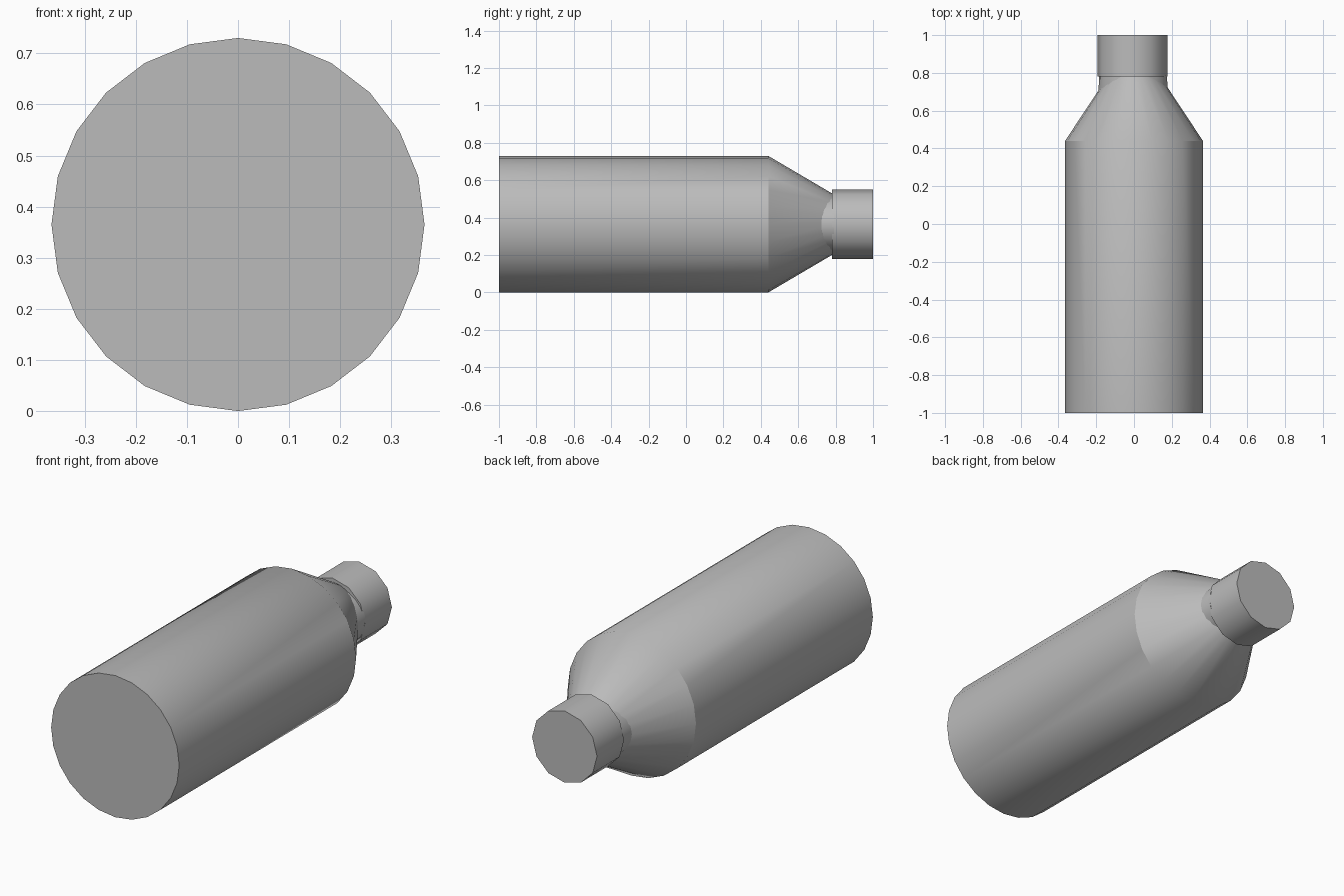
import bpy
import bmesh
import math

cube = bpy.data.objects.get("Cube")
if cube:
    bpy.data.objects.remove(cube)

AXIS_Z = 0.365

grey = bpy.data.materials.new("plain grey")
grey.use_nodes = True
colour = (0.5, 0.5, 0.5, 1)
grey.diffuse_color = colour
grey.node_tree.nodes["Principled BSDF"].inputs["Base Color"].default_value = colour


def loft(name, rings, sides, centre_x=0.0):
    """Closed tube along y; each ring is (y, half width, half height)."""
    bm = bmesh.new()
    loops = []
    for y, half_w, half_h in rings:
        angles = [2 * math.pi * i / sides for i in range(sides)]
        loops.append([bm.verts.new((centre_x + half_w * math.cos(a), y,
                                    AXIS_Z + half_h * math.sin(a))) for a in angles])
    for a, b in zip(loops, loops[1:]):
        for i in range(sides):
            j = (i + 1) % sides
            bm.faces.new((a[i], a[j], b[j], b[i]))
    bm.faces.new(loops[0])
    bm.faces.new(loops[-1])
    bmesh.ops.recalc_face_normals(bm, faces=bm.faces)
    mesh = bpy.data.meshes.new(name)
    bm.to_mesh(mesh)
    bm.free()
    mesh.materials.append(grey)
    obj = bpy.data.objects.new(name, mesh)
    bpy.context.collection.objects.link(obj)
    bpy.ops.object.select_all(action='DESELECT')
    obj.select_set(True)
    bpy.context.view_layer.objects.active = obj
    bpy.ops.object.shade_smooth_by_angle(angle=math.radians(32))
    return obj


# Main barrel and its shoulder, which narrows faster sideways than vertically
loft("bottle_body", [(-1, 0.365, 0.365), (0.44, 0.365, 0.365), (0.78, 0.14, 0.165)], 24)

# Neck root, showing only at the sides of the shoulder
loft("neck_root", [(0.62, 0.185, 0.155), (0.79, 0.18, 0.155)], 24, -0.005)

# Short round neck
loft("bottle_neck", [(0.78, 0.185, 0.185), (1, 0.185, 0.185)], 12, -0.008)
